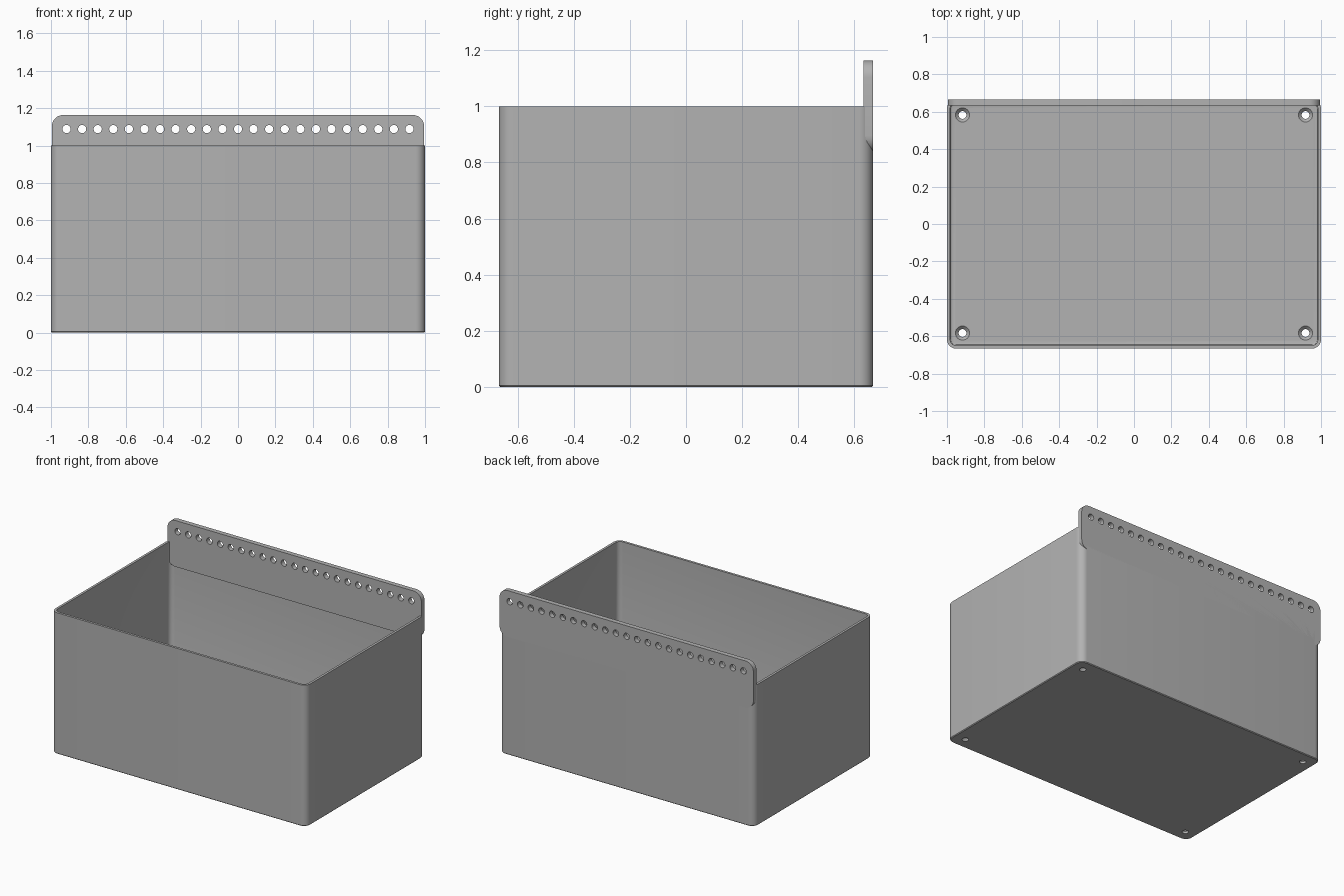
import bpy, bmesh, math
from mathutils import Matrix, Vector

cube = bpy.data.objects.get("Cube")
if cube:
    bpy.data.objects.remove(cube, do_unlink=True)

GREY = (0.45, 0.45, 0.45, 1)
grey = bpy.data.materials.new("grey plastic")
grey.use_nodes = True
grey.diffuse_color = GREY
grey.node_tree.nodes["Principled BSDF"].inputs["Base Color"].default_value = GREY

WIDTH, DEPTH, HEIGHT = 2.0, 1.333, 1.0
WALL, FLOOR, CORNER = 0.017, 0.033, 0.05


def add_object(name, bm):
    bmesh.ops.recalc_face_normals(bm, faces=bm.faces)
    mesh = bpy.data.meshes.new(name)
    bm.to_mesh(mesh)
    bm.free()
    mesh.materials.append(grey)
    obj = bpy.data.objects.new(name, mesh)
    bpy.context.collection.objects.link(obj)
    return obj


def rounded_prism(name, width, depth, radius, z0, z1, edge=0, steps=1):
    """Rounded rectangle extruded upward, with an optional bottom edge bevel."""
    bm = bmesh.new()
    verts = []
    for i, (sx, sy) in enumerate([(1, 1), (-1, 1), (-1, -1), (1, -1)]):
        for k in range(9):
            a = math.pi / 2 * (i + k / 8)
            verts.append(bm.verts.new((sx * (width / 2 - radius) + radius * math.cos(a),
                                       sy * (depth / 2 - radius) + radius * math.sin(a), z0)))
    base = bm.faces.new(verts)
    top = bmesh.ops.extrude_face_region(bm, geom=[base], use_keep_orig=True)["geom"]
    bmesh.ops.translate(bm, vec=Vector((0, 0, z1 - z0)),
                        verts=[g for g in top if isinstance(g, bmesh.types.BMVert)])
    bmesh.ops.recalc_face_normals(bm, faces=bm.faces)
    if edge:
        rim = [e for e in bm.edges if all(abs(v.co.z - z0) < 1e-5 for v in e.verts)]
        bmesh.ops.bevel(bm, geom=rim, offset=edge, segments=steps, profile=0.5, affect='EDGES')
    return add_object(name, bm)


def cones(name, centres, r1, r2, depth, turn=Matrix()):
    """Several cylinders or cones in one cutter."""
    bm = bmesh.new()
    for c in centres:
        bmesh.ops.create_cone(bm, cap_ends=True, segments=24, radius1=r1, radius2=r2,
                              depth=depth, matrix=Matrix.Translation(c) @ turn)
    return add_object(name, bm)


def cut(target, cutter):
    mod = target.modifiers.new("cut", 'BOOLEAN')
    mod.operation, mod.solver, mod.object = 'DIFFERENCE', 'EXACT', cutter
    bpy.context.view_layer.objects.active = target
    bpy.ops.object.modifier_apply(modifier=mod.name)
    bpy.data.objects.remove(cutter, do_unlink=True)


def smooth(obj):
    bpy.ops.object.select_all(action='DESELECT')
    obj.select_set(True)
    bpy.context.view_layer.objects.active = obj
    bpy.ops.object.shade_smooth_by_angle(angle=math.radians(30))


# Open bin with a filleted cavity
box = rounded_prism("storage_bin", WIDTH, DEPTH, CORNER, 0, HEIGHT, edge=0.005)
cut(box, rounded_prism("cavity", WIDTH - 2 * WALL, DEPTH - 2 * WALL, CORNER - WALL,
                       FLOOR, HEIGHT + 0.1, edge=0.012, steps=3))

# Countersunk screw holes in the floor corners
spots = [(x, y) for x in (-0.917, 0.917) for y in (-0.583, 0.583)]
cut(box, cones("screw_holes", [Vector((x, y, 0.03)) for x, y in spots], 0.021, 0.021, 0.2))
cut(box, cones("countersinks", [Vector((x, y, FLOOR - 0.008)) for x, y in spots],
               0.018, 0.042, 0.024))

# Perforated hanging rail along the back: rounded plate turned upright
LOW, HIGH, THICK = 0.835, 1.163, 0.034
rail = rounded_prism("hanging_rail", 1.99, HIGH - LOW, 0.06, -THICK / 2, THICK / 2)
rail.data.transform(Matrix.Translation((0, (DEPTH - THICK) / 2, (LOW + HIGH) / 2))
                    @ Matrix.Rotation(math.pi / 2, 4, 'X'))
holes = [Vector(((i - 11) / 12, DEPTH / 2, 1.088)) for i in range(23)]
cut(rail, cones("rail_holes", holes, 0.022, 0.022, 0.2, Matrix.Rotation(math.pi / 2, 4, 'X')))

for part in (box, rail):
    smooth(part)
